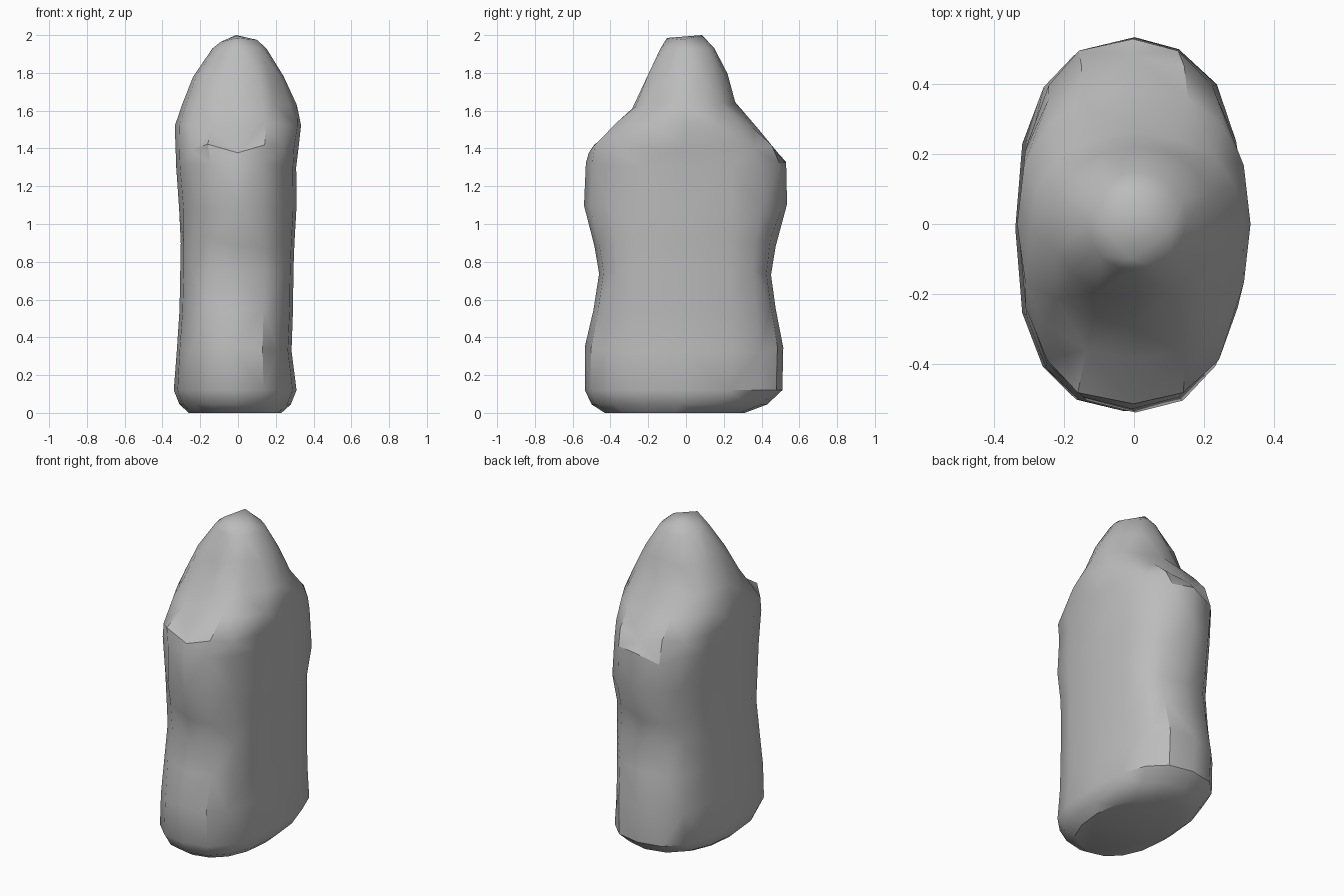
import bpy, bmesh, math, random

cube = bpy.data.objects.get("Cube")
if cube:
    bpy.data.objects.remove(cube, do_unlink=True)

random.seed(4)
SIDES = 16

# Stone colour
stone = bpy.data.materials.new("stone grey")
stone.use_nodes = True
GREY = (0.5, 0.5, 0.5, 1)
stone.diffuse_color = GREY
stone.node_tree.nodes["Principled BSDF"].inputs["Base Color"].default_value = GREY

# Cross-sections: height, left/right x, front/back y, squareness
rings = [
    (0.015, -0.26, 0.23, -0.43, 0.31, 2.2),
    (0.045, -0.31, 0.28, -0.50, 0.43, 2.3),
    (0.12, -0.34, 0.31, -0.535, 0.51, 2.5),
    (0.33, -0.325, 0.285, -0.535, 0.515, 2.6),
    (0.55, -0.31, 0.29, -0.49, 0.475, 2.8),
    (0.75, -0.305, 0.295, -0.46, 0.45, 3.0),
    (0.90, -0.305, 0.30, -0.485, 0.475, 2.7),
    (1.08, -0.31, 0.31, -0.54, 0.535, 2.4),
    (1.30, -0.325, 0.31, -0.53, 0.53, 2.4),
    (1.40, -0.33, 0.32, -0.515, 0.485, 2.4),
    (1.52, -0.335, 0.335, -0.385, 0.385, 2.3),
    (1.63, -0.295, 0.31, -0.285, 0.26, 2.3),
    (1.78, -0.24, 0.24, -0.21, 0.22, 2.1),
    (1.93, -0.135, 0.15, -0.135, 0.15, 2.0),
]


def section_point(t, z, x0, x1, y0, y1, n):
    """Point on a rounded-rectangle section with off-centre extents."""
    c, s = math.cos(t), math.sin(t)
    x = math.copysign(abs(c) ** (2 / n), c) * (x1 - x0) / 2 + (x0 + x1) / 2
    y = math.copysign(abs(s) ** (2 / n), s) * (y1 - y0) / 2 + (y0 + y1) / 2
    return [x, y, z]


bm = bmesh.new()
loops = []
for i, (z, *shape) in enumerate(rings):
    loop = []
    for k in range(SIDES):
        t = 2 * math.pi * k / SIDES
        p = section_point(t, z, *shape)
        # Weathering is strongest on the narrow front and back
        if 2 < i < len(rings) - 1:
            wear = 0.004 + 0.026 * abs(math.sin(t)) ** 3
            p[2] += random.uniform(-wear, wear)
            p[0] += random.uniform(-wear, wear) * 0.5
        loop.append(bm.verts.new(p))
    loops.append(loop)

# Skin the sections with alternating triangles
for i in range(len(loops) - 1):
    lo, hi = loops[i], loops[i + 1]
    for k in range(SIDES):
        j = (k + 1) % SIDES
        a, b, c, d = lo[k], lo[j], hi[j], hi[k]
        tris = ((a, b, c), (a, c, d)) if (i + k) % 2 else ((a, b, d), (b, c, d))
        for tri in tris:
            bm.faces.new(tri)
bm.faces.new(list(reversed(loops[0])))

# Chipped peak: a small slanted cap
peak = [bm.verts.new(p) for p in
        ((0.10, -0.02, 1.975), (-0.01, 0.085, 2.0), (-0.09, -0.01, 1.965), (-0.01, -0.10, 1.985))]
last = loops[-1]
step = SIDES // 4
for q in range(4):
    for m in range(step):
        k = q * step + m
        bm.faces.new((last[k], last[(k + 1) % SIDES], peak[q if m < step // 2 else (q + 1) % 4]))
    bm.faces.new((last[q * step + step // 2], peak[(q + 1) % 4], peak[q]))
bm.faces.new((peak[0], peak[1], peak[3]))
bm.faces.new((peak[1], peak[2], peak[3]))

# Chip in the front shoulder on the left side
for i, k, dx, dy, dz in ((11, 14, -0.03, 0.0, 0.01), (12, 14, -0.01, 0.01, 0.03), (11, 15, -0.02, 0.02, 0.0)):
    loops[i][k].co.x += dx
    loops[i][k].co.y += dy
    loops[i][k].co.z += dz

# Rest the base on the ground
low = min(v.co.z for v in bm.verts)
for v in loops[0]:
    v.co.z -= low
bmesh.ops.recalc_face_normals(bm, faces=bm.faces[:])

mesh = bpy.data.meshes.new("standing_stone")
bm.to_mesh(mesh)
bm.free()
mesh.materials.append(stone)
obj = bpy.data.objects.new("standing_stone", mesh)
bpy.context.collection.objects.link(obj)
bpy.context.view_layer.objects.active = obj
obj.select_set(True)
bpy.ops.object.shade_smooth_by_angle(angle=math.radians(35))
